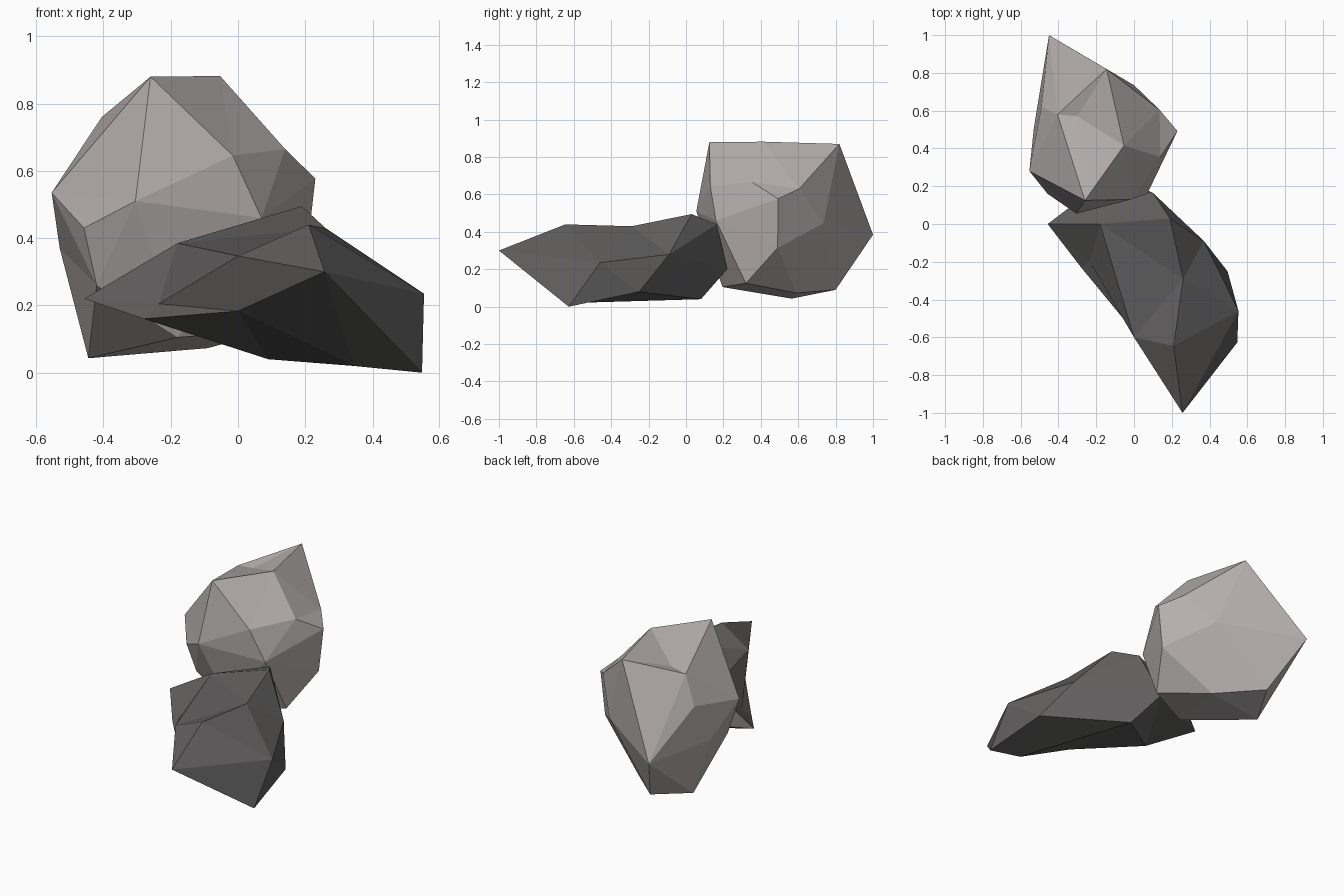
import bpy, bmesh
from mathutils import Vector

if "Cube" in bpy.data.objects:
    bpy.data.objects.remove(bpy.data.objects["Cube"])


def material(name, rgb):
    m = bpy.data.materials.new(name)
    m.diffuse_color = (*rgb, 1)
    m.use_nodes = True
    m.node_tree.nodes["Principled BSDF"].inputs["Base Color"].default_value = m.diffuse_color
    return m


def add_ridge(bm, a, b):
    """Turn the edge that separates corners a and b so it joins them."""
    for e in bm.edges:
        if len(e.link_faces) == 2:
            opposite = {v for f in e.link_faces for v in f.verts} - set(e.verts)
            if opposite == {a, b}:
                bmesh.utils.edge_rotate(e, False)
                return


def rock(name, points, centre, radii, mat, ridges=()):
    """Faceted boulder: connect corners by the hull of their directions,
    then put them at their true places so dents survive."""
    bm = bmesh.new()
    verts = []
    for p in points:
        d = [(a - b) / r for a, b, r in zip(p, centre, radii)]
        verts.append(bm.verts.new(Vector(d).normalized()))
    bmesh.ops.convex_hull(bm, input=list(bm.verts))
    for a, b in ridges:
        add_ridge(bm, verts[a], verts[b])
    for v, p in zip(verts, points):
        v.co = p
    bmesh.ops.recalc_face_normals(bm, faces=list(bm.faces))
    me = bpy.data.meshes.new(name)
    bm.to_mesh(me)
    bm.free()
    me.materials.append(mat)
    ob = bpy.data.objects.new(name, me)
    bpy.context.collection.objects.link(ob)


light = material("light_stone", (0.46, 0.42, 0.42))
dark = material("dark_stone", (0.118, 0.114, 0.112))

# long low boulder in front
rock("low_boulder", [
    (-.457, 0, .22), (-.18, 0, .385), (.19, .03, .495), (.26, -.29, .43),
    (.21, -.645, .44), (.257, -1, .30), (.553, -.46, .235), (.547, -.627, 0),
    (.495, -.25, .08), (.37, -.09, .28), (.10, .165, .44), (0, -.57, .183),
    (-.235, -.2, .205), (-.28, -.23, .16), (.09, .08, .04), (-.02, .22, .2),
    (-.22, .18, .25), (0, -.6, .347), (.345, -.6, .02)],
    (.12, -.27, .23), (.48, .65, .24), dark,
    [(1, 3), (1, 17), (4, 17), (5, 17), (3, 4), (12, 17), (3, 9)])

# tall boulder behind
rock("tall_boulder", [
    (-.26, .125, .88), (-.053, .415, .882), (-.145, .82, .87),
    (-.405, .58, .76), (-.30, .57, .775), (-.554, .28, .535),
    (-.53, .51, .37), (-.305, .055, .51), (-.015, .13, .645),
    (.14, .355, .665), (.23, .492, .577), (.135, .605, .63),
    (-.49, .62, .60), (.2, .49, .315), (0, .735, .445), (-.45, 1, .385),
    (-.32, .8, .09), (-.445, .565, .043), (-.09, .59, .073),
    (.1, .32, .125), (-.18, .195, .105), (-.42, .2, .26),
    (-.458, .16, .43), (.07, .16, .46)],
    (-.2, .48, .47), (.38, .45, .43), light,
    [(0, 4), (3, 4), (13, 23), (13, 14)])
